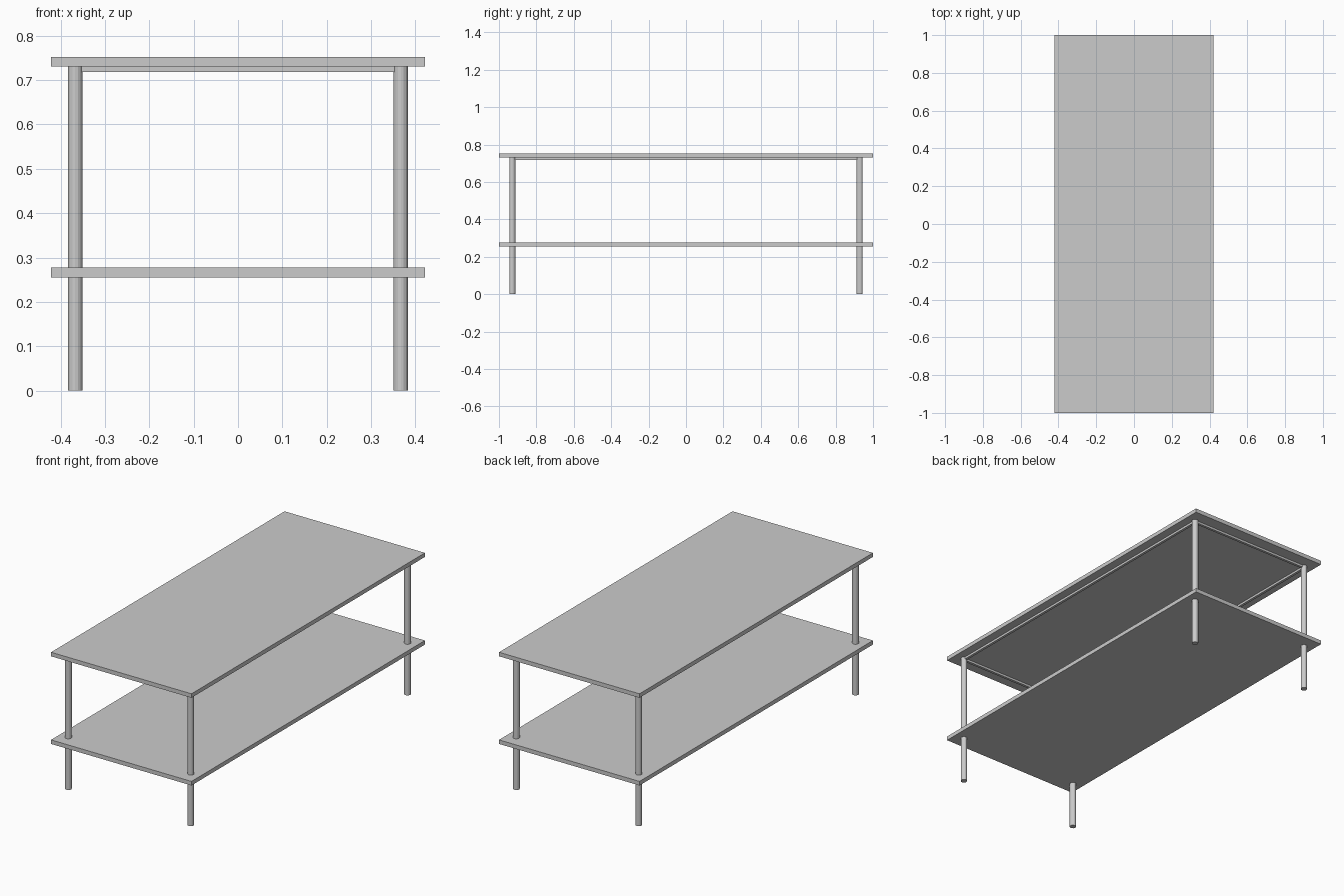
import bpy

if "Cube" in bpy.data.objects:
    bpy.data.objects.remove(bpy.data.objects["Cube"])

LEG_X, LEG_Y, LEG_R = 0.367, 0.928, 0.0165
TOP_Z = 0.73


def box(name, center, size):
    bpy.ops.mesh.primitive_cube_add(size=1, location=center)
    ob = bpy.context.object
    ob.name = name
    ob.scale = size
    bpy.ops.object.transform_apply(location=False, rotation=False, scale=True)
    return ob


# Table top and lower shelf
box("table_top", (0, 0, TOP_Z + 0.011), (0.842, 2.0, 0.022))
box("lower_shelf", (0, 0, 0.266), (0.842, 2.0, 0.022))

# Round legs running through the shelf up to the top
for sx, side in ((-1, "left"), (1, "right")):
    for sy, end in ((-1, "front"), (1, "back")):
        bpy.ops.mesh.primitive_cylinder_add(
            vertices=16, radius=LEG_R, depth=TOP_Z,
            location=(sx * LEG_X, sy * LEG_Y, TOP_Z / 2))
        bpy.context.object.name = f"{end}_{side}_leg"

# Slim rails between the legs, under the top
RAIL_H, RAIL_W = 0.012, 0.014
rail_z = TOP_Z - RAIL_H / 2
for s, side, end in ((-1, "left", "front"), (1, "right", "back")):
    box(f"{side}_rail", (s * LEG_X, 0, rail_z), (RAIL_W, 2 * (LEG_Y - 0.012), RAIL_H))
    box(f"{end}_rail", (0, s * LEG_Y, rail_z), (2 * (LEG_X - 0.012), RAIL_W, RAIL_H))
